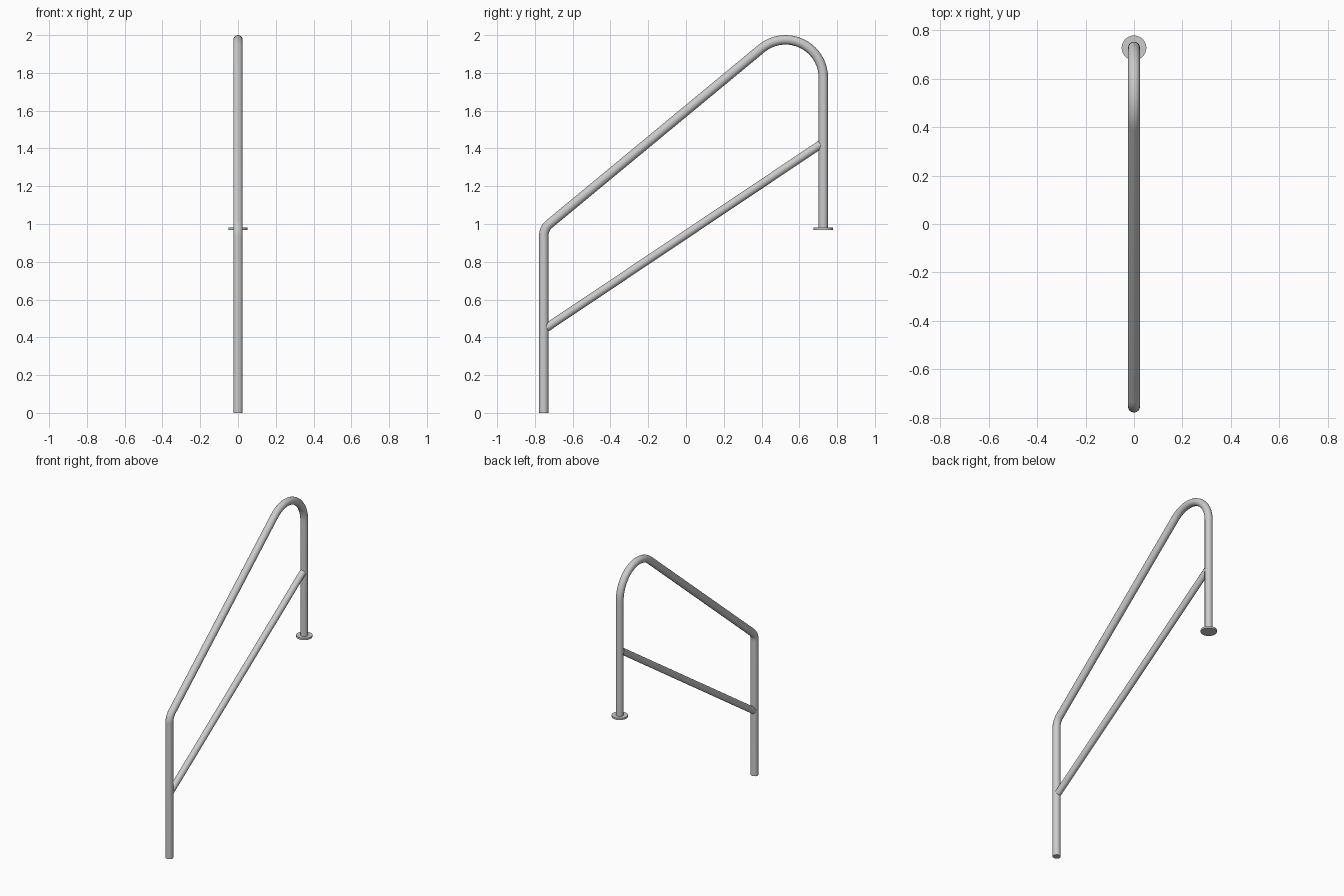
import bpy, math
from mathutils import Vector

if "Cube" in bpy.data.objects:
    bpy.data.objects.remove(bpy.data.objects["Cube"])

FRONT_Y, REAR_Y = -0.753, 0.727
TUBE_R, RAIL_R = 0.025, 0.022


def tube(name, pts, radius):
    # sweep a round section along (y, z) points in the x = 0 plane
    cu = bpy.data.curves.new(name, 'CURVE')
    cu.dimensions = '3D'
    cu.bevel_depth = radius
    cu.bevel_resolution = 6
    cu.use_fill_caps = True
    sp = cu.splines.new('POLY')
    sp.points.add(len(pts) - 1)
    for p, (y, z) in zip(sp.points, pts):
        p.co = (0, y, z, 1)
    ob = bpy.data.objects.new(name, cu)
    bpy.context.collection.objects.link(ob)
    bpy.ops.object.select_all(action='DESELECT')
    ob.select_set(True)
    bpy.context.view_layer.objects.active = ob
    bpy.ops.object.convert(target='MESH')
    bpy.ops.object.shade_smooth_by_angle(angle=math.radians(40))
    return bpy.context.object


def arc(cy, cz, r, a0, a1, n):
    return [(cy + r * math.cos(a), cz + r * math.sin(a))
            for a in (math.radians(a0 + (a1 - a0) * i / n) for i in range(n + 1))]


# handrail: front post, small bend, slope, large bend, rear post
slope = 39.6
R, r = 0.2, 0.08
cy, cz = REAR_Y - R, 1.975 - R
s = math.radians(slope)
fy = FRONT_Y + r
# place the small bend so that the sloped run is tangent to both bends
fz = cz + (fy - cy) * math.tan(s) + (R - r) / math.cos(s)
path = [(FRONT_Y, 0.0)]
path += arc(fy, fz, r, 180, 90 + slope, 8)
path += arc(cy, cz, R, 90 + slope, 0, 20)
path += [(REAR_Y, 0.97)]
tube("handrail", path, TUBE_R)

# middle rail between the posts
tube("middle_rail", [(FRONT_Y + 0.015, 0.451), (REAR_Y - 0.015, 1.421)], RAIL_R)

# round mounting plate under the rear post
bpy.ops.mesh.primitive_cylinder_add(vertices=32, radius=0.051, depth=0.013,
                                    location=(0, REAR_Y, 0.974))
bpy.context.object.name = "mounting_plate"
bpy.ops.object.shade_smooth_by_angle(angle=math.radians(40))
